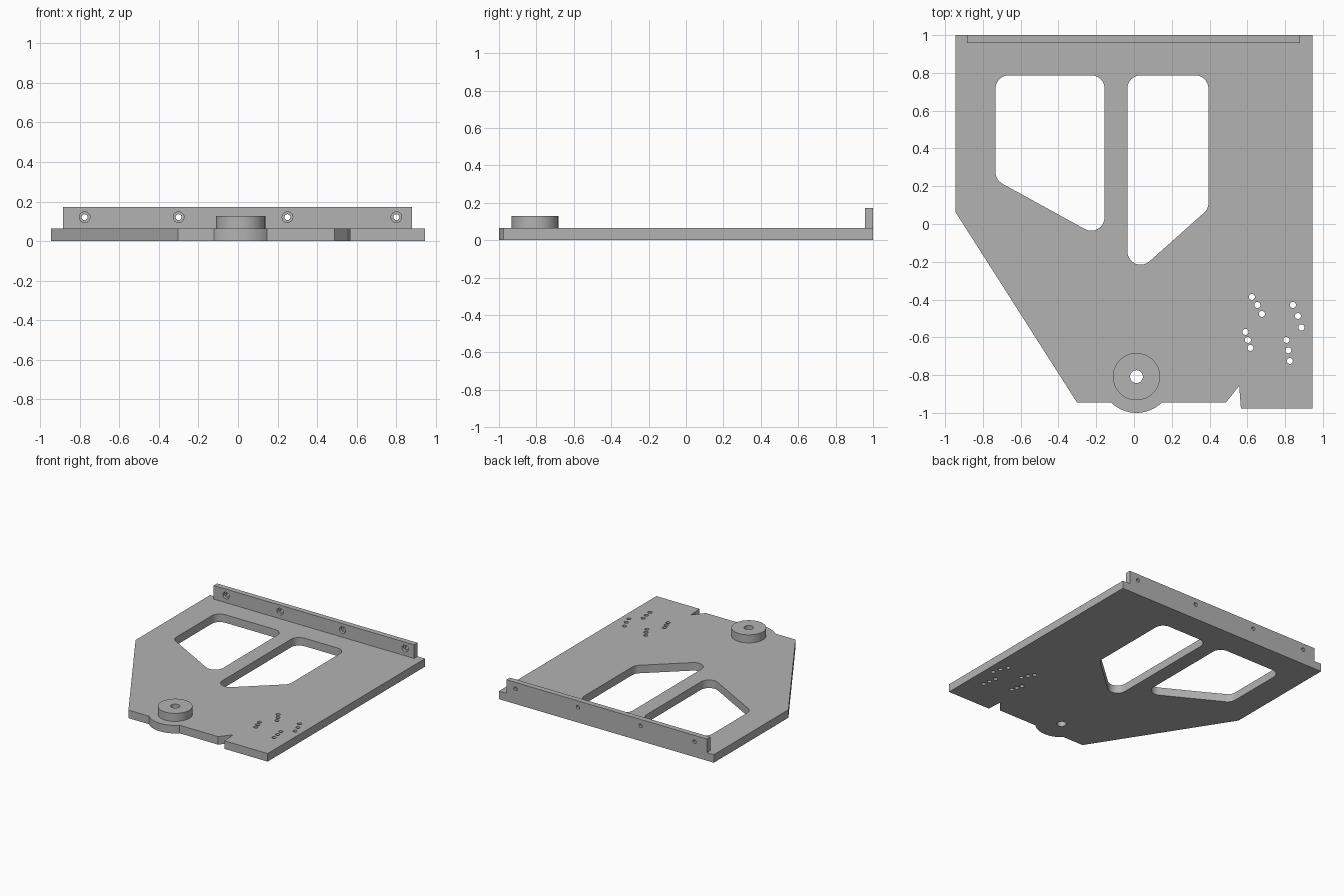
import bpy, bmesh, math
from mathutils import Vector, Matrix

if "Cube" in bpy.data.objects:
    bpy.data.objects.remove(bpy.data.objects["Cube"])

GREY = bpy.data.materials.new("machined grey")
GREY.diffuse_color = (0.45, 0.45, 0.45, 1)
GREY.use_nodes = True
GREY.node_tree.nodes["Principled BSDF"].inputs["Base Color"].default_value = GREY.diffuse_color

PLATE_TOP = 0.064


def circle(x, y, r, n=32):
    return [(x + r * math.cos(2 * math.pi * i / n),
             y + r * math.sin(2 * math.pi * i / n)) for i in range(n)]


def rounded(corners, r, steps=8):
    """Polygon with every corner replaced by an arc of radius r."""
    pts = []
    for i, c in enumerate(corners):
        c = Vector(c)
        a = (Vector(corners[i - 1]) - c).normalized()
        b = (Vector(corners[(i + 1) % len(corners)]) - c).normalized()
        half = a.angle(b) / 2
        centre = c + (a + b).normalized() * (r / math.sin(half))
        start = c + a * (r / math.tan(half)) - centre
        end = c + b * (r / math.tan(half)) - centre
        sweep = math.atan2(start.cross(end), start.dot(end))
        for k in range(steps + 1):
            p = centre + Matrix.Rotation(sweep * k / steps, 2) @ start
            pts.append((p.x, p.y))
    return pts


def prism(name, loops, z0, z1, upright=False):
    """Extrude an outline with holes; upright turns the profile into the xz plane."""
    bm = bmesh.new()
    for loop in loops:
        vs = [bm.verts.new((x, y, z0)) for x, y in loop]
        for i, v in enumerate(vs):
            bm.edges.new((vs[i - 1], v))
    bmesh.ops.triangle_fill(bm, edges=bm.edges[:], use_beauty=True,
                            normal=(0, 0, 1))
    ext = bmesh.ops.extrude_face_region(bm, geom=bm.faces[:],
                                        use_keep_orig=True)
    top = [g for g in ext["geom"] if isinstance(g, bmesh.types.BMVert)]
    bmesh.ops.translate(bm, verts=top, vec=(0, 0, z1 - z0))
    if upright:
        for v in bm.verts:
            v.co = Vector((v.co.x, v.co.z, v.co.y))
    bmesh.ops.recalc_face_normals(bm, faces=bm.faces[:])
    mesh = bpy.data.meshes.new(name)
    bm.to_mesh(mesh)
    bm.free()
    mesh.materials.append(GREY)
    ob = bpy.data.objects.new(name, mesh)
    bpy.context.collection.objects.link(ob)
    bpy.ops.object.select_all(action="DESELECT")
    ob.select_set(True)
    bpy.context.view_layer.objects.active = ob
    bpy.ops.object.shade_smooth_by_angle(angle=math.radians(30))
    return ob


# Base plate outline, with the front bulge around the pivot and the notch
px, py = 0.013, -0.808
bulge_r, front_y = 0.192, -0.945
spread = math.acos((front_y - py) / -bulge_r)
bulge = [(px + bulge_r * math.sin(t), py - bulge_r * math.cos(t))
         for t in (spread * (k / 8 - 1) for k in range(17))]
outline = [(-0.945, 1), (-0.945, 0.063), (-0.302, front_y), *bulge,
           (0.487, front_y), (0.557, -0.857), (0.566, -0.977),
           (0.945, -0.977), (0.945, 1)]

# Lightening windows
left_window = rounded([(-0.733, 0.787), (-0.733, 0.233),
                       (-0.156, -0.084), (-0.156, 0.787)], 0.07)
right_window = rounded([(-0.035, 0.787), (-0.035, -0.302),
                        (0.394, 0.08), (0.394, 0.787)], 0.07)

# Adjustment holes, four rows of three
spots = [(0.624, -0.386), (0.653, -0.429), (0.677, -0.476),
         (0.841, -0.429), (0.868, -0.487), (0.886, -0.548),
         (0.590, -0.571), (0.603, -0.614), (0.616, -0.656),
         (0.807, -0.614), (0.817, -0.669), (0.825, -0.725)]
small_holes = [circle(x, y, 0.016, 20) for x, y in spots]
pivot_hole = circle(px, py, 0.034)

prism("base_plate", [outline, left_window, right_window, pivot_hole,
                     *small_holes], 0, PLATE_TOP)

# Raised pivot boss
prism("pivot_boss", [circle(px, py, 0.125, 64), pivot_hole],
      PLATE_TOP, 0.128)

# Rear rail: wide counterbores in front, narrow screw holes behind
rail_box = [(-0.884, PLATE_TOP), (0.879, PLATE_TOP),
            (0.879, 0.172), (-0.884, 0.172)]
screw_x = (-0.775, -0.30, 0.25, 0.80)
for name, r, y0, y1 in (("rail_front", 0.027, 0.957, 0.98),
                        ("rail_back", 0.015, 0.98, 1.0)):
    prism(name, [rail_box] + [circle(x, 0.121, r, 24) for x in screw_x],
          y0, y1, upright=True)
